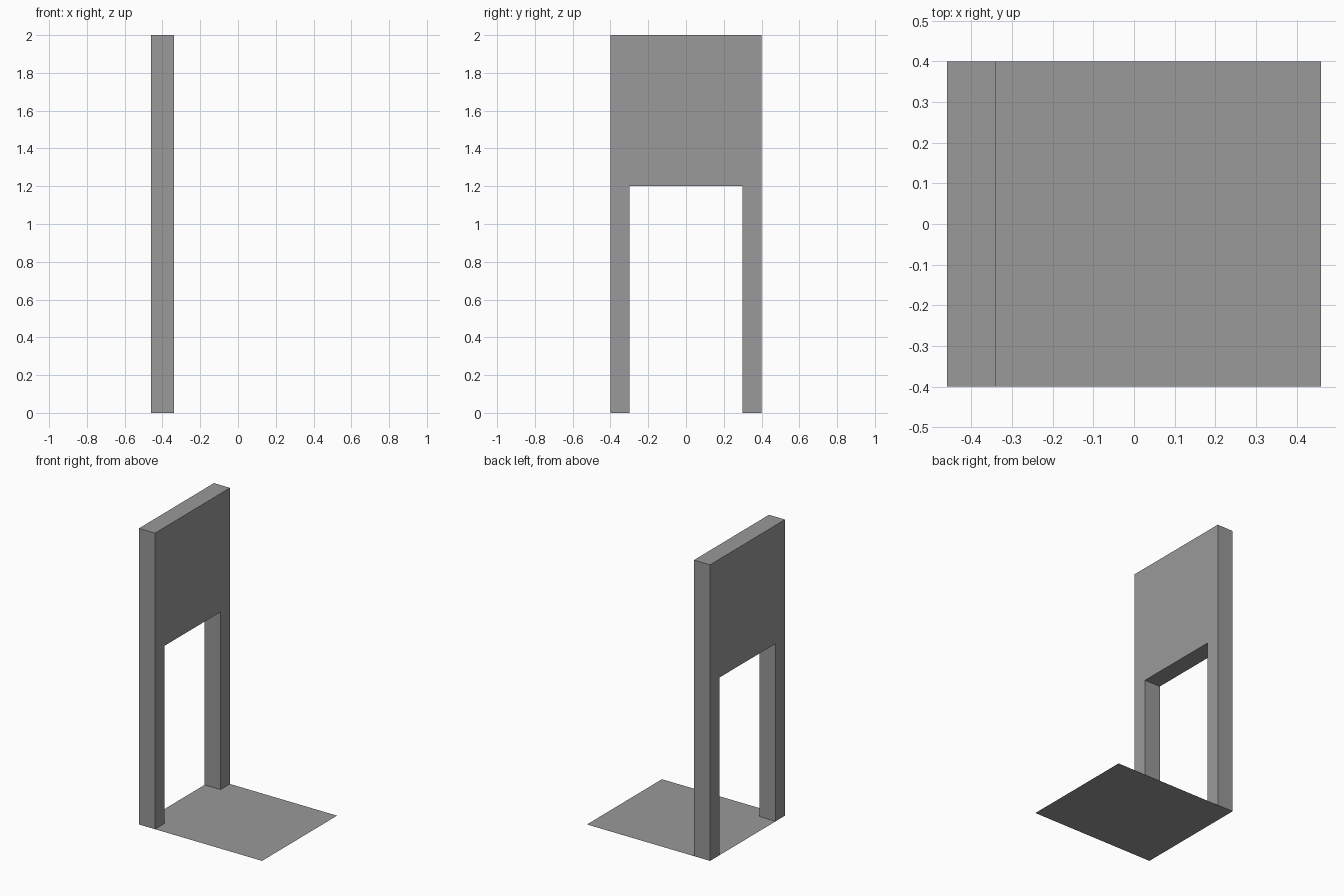
import bpy, bmesh

if "Cube" in bpy.data.objects:
    bpy.data.objects.remove(bpy.data.objects["Cube"])

# Dark grey shared by both parts
grey = bpy.data.materials.new("dark_grey")
grey.diffuse_color = (0.32, 0.32, 0.32, 1.0)
grey.use_nodes = True
grey.node_tree.nodes["Principled BSDF"].inputs["Base Color"].default_value = grey.diffuse_color


def make_object(name, profile, depth=0.0):
    """Make a flat face from the profile and push it along +x by depth."""
    bm = bmesh.new()
    face = bm.faces.new([bm.verts.new(p) for p in profile])
    if depth:
        ext = bmesh.ops.extrude_face_region(bm, geom=[face], use_keep_orig=True)
        moved = [g for g in ext["geom"] if isinstance(g, bmesh.types.BMVert)]
        bmesh.ops.translate(bm, verts=moved, vec=(depth, 0, 0))
        bmesh.ops.recalc_face_normals(bm, faces=bm.faces)
    mesh = bpy.data.meshes.new(name)
    bm.to_mesh(mesh)
    bm.free()
    mesh.materials.append(grey)
    obj = bpy.data.objects.new(name, mesh)
    bpy.context.collection.objects.link(obj)
    return obj


# Upright frame: tall panel on two posts, as one extruded arch outline
half = [(0.4, 2.0), (0.4, 0.0), (0.3, 0.0), (0.3, 1.2)]
outline = half + [(-y, z) for y, z in reversed(half)]
make_object("upright_frame", [(-0.46, y, z) for y, z in outline], 0.12)

# Thin floor sheet running under the frame
make_object("floor_sheet", [(-0.46, -0.4, 0), (0.46, -0.4, 0),
                            (0.46, 0.4, 0), (-0.46, 0.4, 0)])
